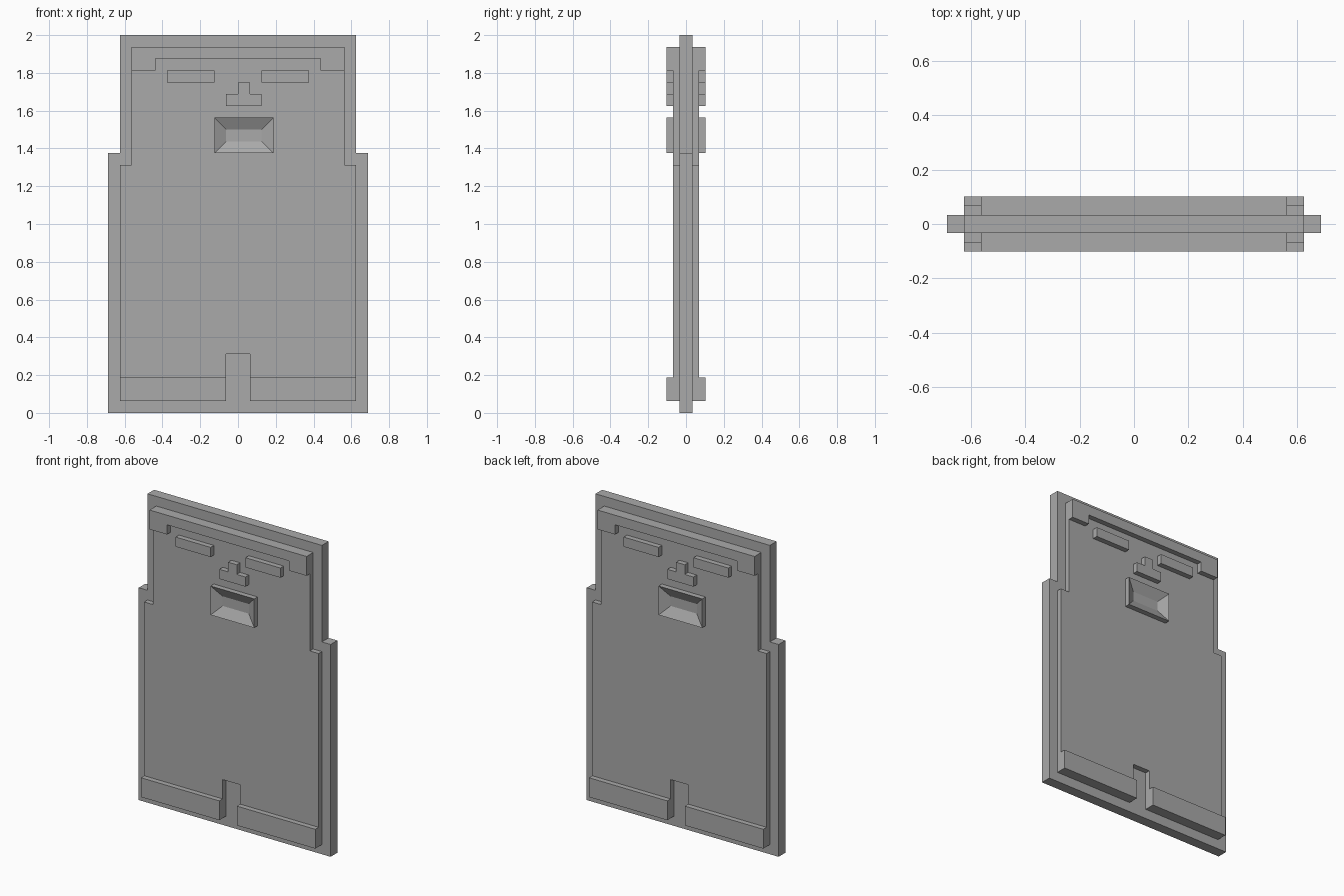
import bpy
import bmesh

cube = bpy.data.objects.get("Cube")
if cube:
    bpy.data.objects.remove(cube, do_unlink=True)

U = 1 / 16        # grid step of the outlines
LAYER = 0.034     # depth of one relief layer

grey = bpy.data.materials.new("plain_grey")
grey.use_nodes = True
grey.diffuse_color = (0.4, 0.4, 0.4, 1)
grey.node_tree.nodes["Principled BSDF"].inputs["Base Color"].default_value = (0.4, 0.4, 0.4, 1)


def mirrored(half):
    """Close an outline given by its +x half, listed from bottom to top."""
    return half + [(-x, z) for x, z in reversed(half)]


def rect(x0, x1, z0, z1):
    return [(x0, z0), (x1, z0), (x1, z1), (x0, z1)]


def plate(name, outline, inner, outer, turn=1, recess=False):
    """Extrude an x-z outline from layer inner to layer outer; turn=-1 spins it to the back."""
    bm = bmesh.new()
    base = bm.faces.new([bm.verts.new((x * U, -inner * LAYER, z * U)) for x, z in outline])
    cap = bmesh.ops.extrude_face_region(bm, geom=[base], use_keep_orig=True)["geom"]
    bmesh.ops.translate(bm, verts=[v for v in cap if isinstance(v, bmesh.types.BMVert)],
                        vec=(0, -(outer - inner) * LAYER, 0))
    front = [f for f in cap if isinstance(f, bmesh.types.BMFace)][0]
    bmesh.ops.recalc_face_normals(bm, faces=bm.faces[:])
    if recess:
        bmesh.ops.inset_region(bm, faces=[front], thickness=U, use_even_offset=True)
        bmesh.ops.translate(bm, verts=front.verts[:], vec=(0, LAYER * 0.99, 0))
    bmesh.ops.scale(bm, verts=bm.verts[:], vec=(turn, turn, 1))
    mesh = bpy.data.meshes.new(name)
    bm.to_mesh(mesh)
    bm.free()
    mesh.materials.append(grey)
    obj = bpy.data.objects.new(name, mesh)
    bpy.context.collection.objects.link(obj)


# Central slab, narrower above the shoulders
plate("core_slab", mirrored([(11, 0), (11, 22), (10, 22), (10, 32)]), -1, 1)

# Body panel with a notch between the legs
body = mirrored([(1, 5), (1, 1), (10, 1), (10, 21), (9, 21), (9, 31)])
# Fringe with a drop at each temple
fringe = mirrored([(7, 30), (7, 29), (9, 29), (9, 31)])
nose = [(-1, 26), (2, 26), (2, 27), (1, 27), (1, 28), (0, 28), (0, 27), (-1, 27)]

# The same relief on both sides, spun half a turn for the back
for side, turn in (("front", 1), ("back", -1)):
    plate(side + "_body_panel", body, 0.8, 2, turn)
    plate(side + "_fringe", fringe, 1.8, 3, turn)
    plate(side + "_nose", nose, 1.8, 3, turn)
    plate(side + "_mouth", rect(-2, 3, 22, 25), 1.8, 3, turn, recess=True)
    for label, s in (("left", 1), ("right", -1)):
        plate(f"{side}_{label}_eye", rect(s * 2, s * 6, 28, 29), 1.8, 3, turn)
        plate(f"{side}_{label}_foot", rect(s, s * 10, 1, 3), 1.8, 3, turn)
